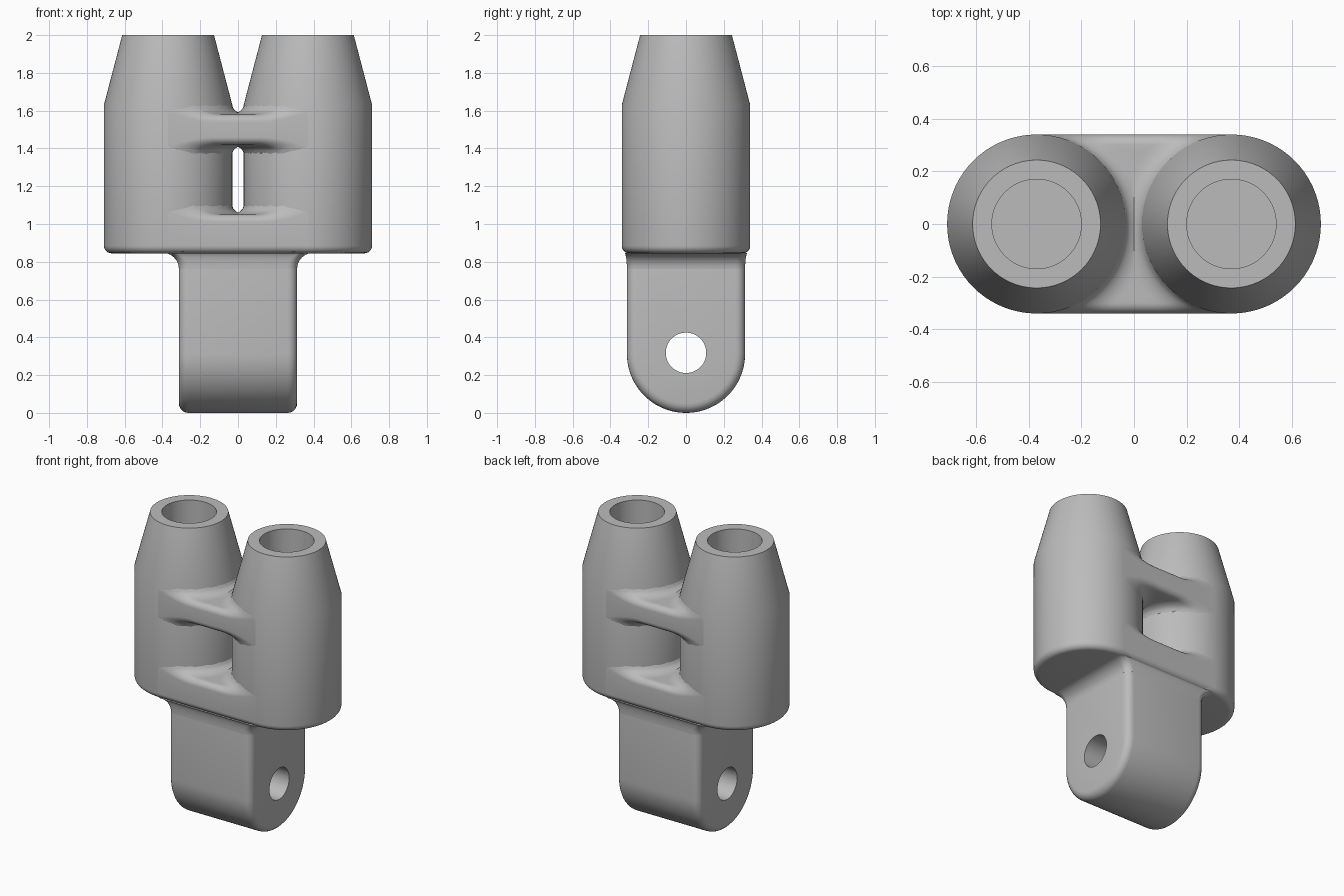
import bpy, bmesh, math
from mathutils import Matrix

if "Cube" in bpy.data.objects:
    bpy.data.objects.remove(bpy.data.objects["Cube"])

metal = bpy.data.materials.new("grey_metal")
metal.use_nodes = True
GREY = (0.5, 0.5, 0.5, 1)
metal.diffuse_color = GREY
metal.node_tree.nodes["Principled BSDF"].inputs["Base Color"].default_value = GREY

BARREL_X, BARREL_R, FLOOR = 0.37, 0.34, 0.845
STEM = 0.313          # half width of the stem
EDGE = 0.04           # rounding of outer edges


def finish(name, bm, smooth=True):
    bmesh.ops.recalc_face_normals(bm, faces=bm.faces)
    mesh = bpy.data.meshes.new(name)
    bm.to_mesh(mesh)
    bm.free()
    obj = bpy.data.objects.new(name, mesh)
    bpy.context.collection.objects.link(obj)
    mesh.materials.append(metal)
    if smooth:
        bpy.ops.object.select_all(action='DESELECT')
        obj.select_set(True)
        bpy.context.view_layer.objects.active = obj
        bpy.ops.object.shade_smooth_by_angle(angle=math.radians(32))
    return obj


def bridge(bm, a, b):
    for i in range(len(a)):
        j = (i + 1) % len(a)
        bm.faces.new((a[i], a[j], b[j], b[i]))


def barrel(name, x):
    """Tapered socket with a blind bore, turned from a profile."""
    r = EDGE
    profile = [(0, FLOOR)]
    for i in range(7):
        a = math.pi / 2 * i / 6
        profile.append((BARREL_R - r + r * math.sin(a), FLOOR + r - r * math.cos(a)))
    profile += [(BARREL_R, 1.63), (0.243, 2), (0.17, 2), (0.17, 1), (0, 1)]
    bm = bmesh.new()
    verts = [bm.verts.new((p, 0, z)) for p, z in profile]
    edges = [bm.edges.new(pair) for pair in zip(verts, verts[1:])]
    bmesh.ops.spin(bm, geom=verts + edges, cent=(0, 0, 0), axis=(0, 0, 1),
                   angle=math.tau, steps=72)
    bmesh.ops.remove_doubles(bm, verts=bm.verts, dist=0.0001)
    bmesh.ops.translate(bm, verts=bm.verts, vec=(x, 0, 0))
    return finish(name, bm)


def web(name, top, bottom, fillet_below):
    """Plate between the barrels, filleted into them and rounded at its edges."""
    reach, rise, cols = 0.08, 0.05, 40
    rows = []
    for i in range(9):
        a = math.pi / 2 * i / 8
        rows.append((BARREL_R - EDGE + EDGE * math.sin(a), EDGE * (1 - math.cos(a))))
    inner = BARREL_R - EDGE
    flat = [(-inner + 2 * inner * i / 24, 0) for i in range(1, 24)]
    rows = [(-y, d) for y, d in reversed(rows)] + flat + rows

    bm = bmesh.new()
    upper, lower = [], []
    for y, drop in rows:
        half = BARREL_X - math.sqrt(max(0, BARREL_R ** 2 - y * y))
        half = min(half + 0.03, BARREL_X)
        up, low = [], []
        for c in range(cols + 1):
            x = half * math.sin((c / cols - 0.5) * math.pi)
            gap = math.hypot(BARREL_X - abs(x), y) - BARREL_R
            k = 1 - min(max(gap / reach, 0), 1)
            lift = rise * (1 - math.sqrt(1 - k * k))
            up.append(bm.verts.new((x, y, top + lift - drop)))
            low.append(bm.verts.new((x, y, bottom + drop - (lift if fillet_below else 0))))
        upper.append(up)
        lower.append(low)
    for grid in (upper, lower):
        for a, b in zip(grid, grid[1:]):
            for c in range(cols):
                bm.faces.new((a[c], a[c + 1], b[c + 1], b[c]))

    def rim(g):
        return (g[0] + [r[-1] for r in g[1:-1]] + g[-1][::-1]
                + [r[0] for r in g[-2:0:-1]])
    bridge(bm, rim(upper), rim(lower))
    return finish(name, bm)


# Twin sockets and the two webs joining them
for side, sign in (("left", 1), ("right", -1)):
    barrel(side + "_socket", sign * BARREL_X)
web("upper_web", 1.58, 1.42, True)
web("lower_web", 1.05, FLOOR, False)

# Stem: rounded tongue profile extruded sideways
bm = bmesh.new()
outline = [(STEM, 0.93)]
for i in range(41):
    a = math.pi * i / 40
    outline.append((STEM * math.cos(a), STEM - STEM * math.sin(a)))
outline.append((-STEM, 0.93))
ends = [[bm.verts.new((x, y, z)) for y, z in outline] for x in (-STEM, STEM)]
for end in ends:
    bm.faces.new(end)
bridge(bm, *ends)
stem = finish("stem", bm, smooth=False)
bevel = stem.modifiers.new("rounded_edges", 'BEVEL')
bevel.width = 0.05
bevel.segments = 5
bevel.use_clamp_overlap = False

# Cross hole for the pin
bm = bmesh.new()
bmesh.ops.create_cone(bm, cap_ends=True, segments=48, radius1=0.107, radius2=0.107, depth=1,
                      matrix=Matrix.Translation((0, 0, 0.318)) @ Matrix.Rotation(math.pi / 2, 4, 'Y'))
cutter = finish("pin_hole_cutter", bm, smooth=False)
cut = stem.modifiers.new("pin_hole", 'BOOLEAN')
cut.object = cutter
cut.operation = 'DIFFERENCE'
bpy.ops.object.select_all(action='DESELECT')
stem.select_set(True)
bpy.context.view_layer.objects.active = stem
for mod in ("rounded_edges", "pin_hole"):
    bpy.ops.object.modifier_apply(modifier=mod)
bpy.ops.object.shade_smooth_by_angle(angle=math.radians(32))
bpy.data.objects.remove(cutter)

# Flared collar blending the stem into the sockets
bm = bmesh.new()
rings = []
for i in range(11):
    a = math.pi / 2 * i / 10
    spread = 1 - math.cos(a)
    hx, hy = STEM + 0.085 * spread, STEM + 0.014 * spread
    z, r = FLOOR + 0.002 - 0.085 * (1 - math.sin(a)), 0.05
    ring = []
    for q, (sx, sy) in enumerate(((1, 1), (-1, 1), (-1, -1), (1, -1))):
        for s in range(7):
            t = math.pi / 2 * (q + s / 6)
            ring.append(bm.verts.new((sx * (hx - r) + r * math.cos(t),
                                      sy * (hy - r) + r * math.sin(t), z)))
    rings.append(ring)
for a, b in zip(rings, rings[1:]):
    bridge(bm, a, b)
bm.faces.new(rings[0])
bm.faces.new(rings[-1])
finish("stem_collar", bm)
